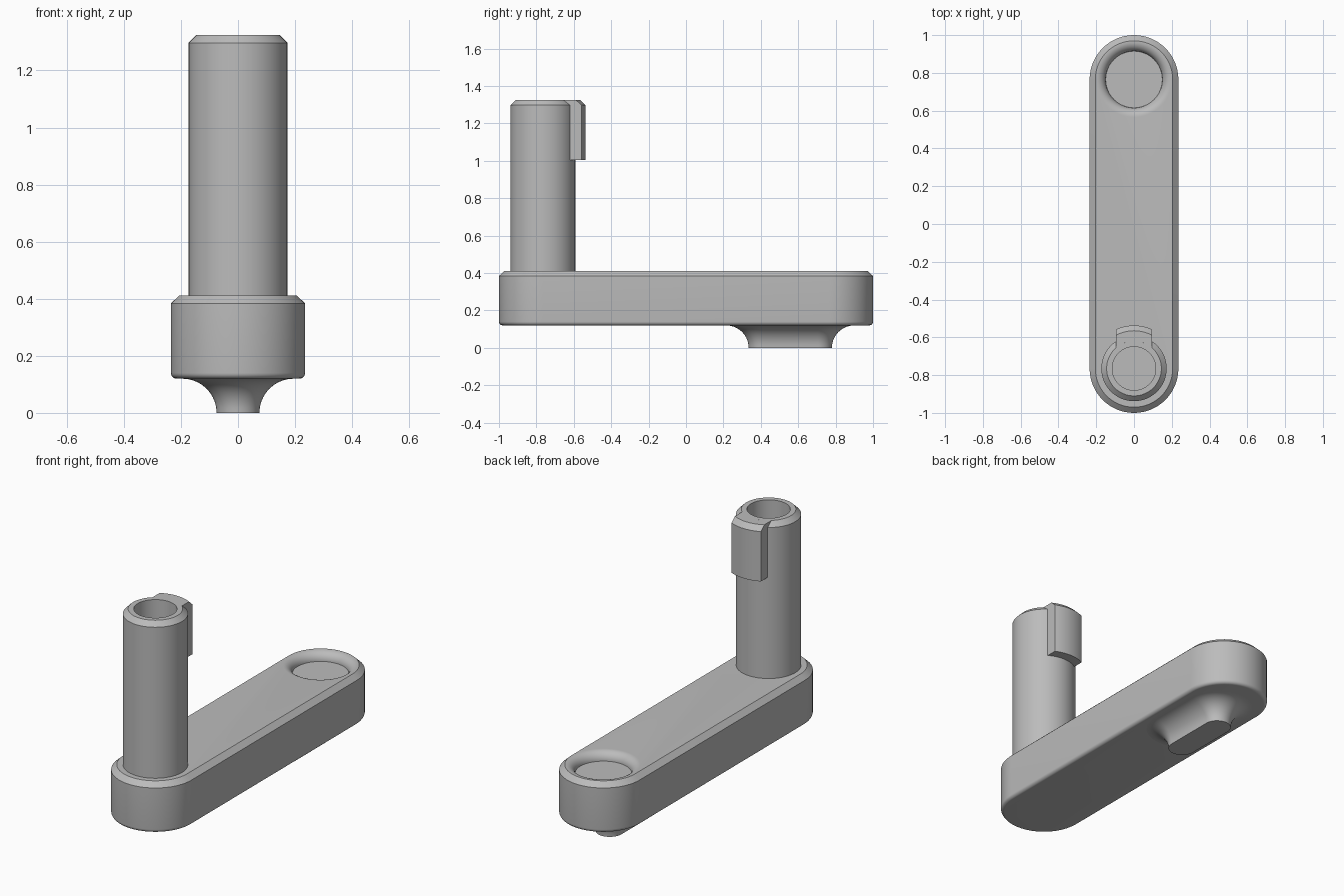
import bpy
import bmesh
from math import sin, cos, pi, sqrt, radians

cube = bpy.data.objects.get("Cube")
if cube:
    bpy.data.objects.remove(cube, do_unlink=True)

metal = bpy.data.materials.new("plain grey")
metal.use_nodes = True
grey = (0.5, 0.5, 0.5, 1)
metal.diffuse_color = grey
metal.node_tree.nodes["Principled BSDF"].inputs["Base Color"].default_value = grey

END = 0.765      # distance of both end centres from the middle
ARC = 32         # segments in each half circle


def smooth(ob):
    bpy.ops.object.select_all(action="DESELECT")
    ob.select_set(True)
    bpy.context.view_layer.objects.active = ob
    bpy.ops.object.shade_smooth_by_angle(angle=radians(30))


def bridge(name, rings):
    """Skin a stack of matching rings and cap both ends."""
    bm = bmesh.new()
    loops = [[bm.verts.new(p) for p in ring] for ring in rings]
    n = len(loops[0])
    for a, b in zip(loops, loops[1:]):
        for i in range(n):
            j = (i + 1) % n
            bm.faces.new((a[i], a[j], b[j], b[i]))
    bm.faces.new(loops[0][::-1])
    bm.faces.new(loops[-1])
    bmesh.ops.remove_doubles(bm, verts=bm.verts, dist=1e-5)
    bmesh.ops.recalc_face_normals(bm, faces=bm.faces)
    me = bpy.data.meshes.new(name)
    bm.to_mesh(me)
    bm.free()
    me.materials.append(metal)
    ob = bpy.data.objects.new(name, me)
    bpy.context.collection.objects.link(ob)
    return ob


def slot(name, levels, y0, y1):
    """Stack of round-ended outlines; a plain circle when y0 equals y1."""
    rings = []
    for r, z in levels:
        ring = []
        for start, yc in ((0, y1), (pi, y0)):
            for i in range(ARC + 1):
                a = start + pi * i / ARC
                ring.append((r * cos(a), yc + r * sin(a), z))
        rings.append(ring)
    return bridge(name, rings)


def quarter(steps=10):
    return [pi / 2 * i / steps for i in range(steps + 1)]


# Arm: rounded lower edge, chamfered upper edge
R, BOTTOM, TOP = 0.235, 0.12, 0.412
f = 0.02
levels = [(R - f + f * sin(a), BOTTOM + f - f * cos(a)) for a in quarter(6)]
levels += [(R, TOP - 0.028), (R - 0.03, TOP)]
arm = slot("arm", levels, -END, END)

# Shallow dish with a rounded rim, cut into the far end
f = 0.05
levels = [(0.15 + f * (1 - cos(a)), TOP - f + f * sin(a)) for a in quarter()]
levels.append((levels[-1][0], TOP + 0.05))
cutter = slot("dish_cutter", levels, END, END)
cutter.hide_render = True
cut = arm.modifiers.new("dish", "BOOLEAN")
cut.operation = "DIFFERENCE"
cut.solver = "EXACT"
cut.object = cutter
bpy.context.view_layer.objects.active = arm
bpy.ops.object.modifier_apply(modifier=cut.name)
bpy.data.objects.remove(cutter, do_unlink=True)
smooth(arm)

# Foot below the far end, flaring into the arm
f = BOTTOM
levels = [(0.075 + f * (1 - cos(a)), f * sin(a)) for a in quarter()]
levels.append((levels[-1][0], BOTTOM + 0.01))
smooth(slot("foot", levels, 0.41, 0.705))

# Hollow pin with a chamfered rim
TIP = 1.325
pin = slot("pin", [(0.173, TOP - 0.01), (0.173, TIP - 0.028), (0.145, TIP),
                   (0.115, TIP), (0.115, 0.85)], -END, -END)
smooth(pin)


# Key on the inner side of the pin
def key_ring(inner, outer, z, half=0.095, n=12):
    xs = [half * (2 * i / n - 1) for i in range(n + 1)]
    edge = [(x, -END + sqrt(outer ** 2 - x * x), z) for x in xs]
    return edge + [(x, -END + sqrt(inner ** 2 - x * x), z) for x in xs[::-1]]


key = bridge("key", [key_ring(0.145, 0.228, 1.005),
                     key_ring(0.145, 0.228, TIP - 0.028),
                     key_ring(0.145, 0.2, TIP)])
smooth(key)
